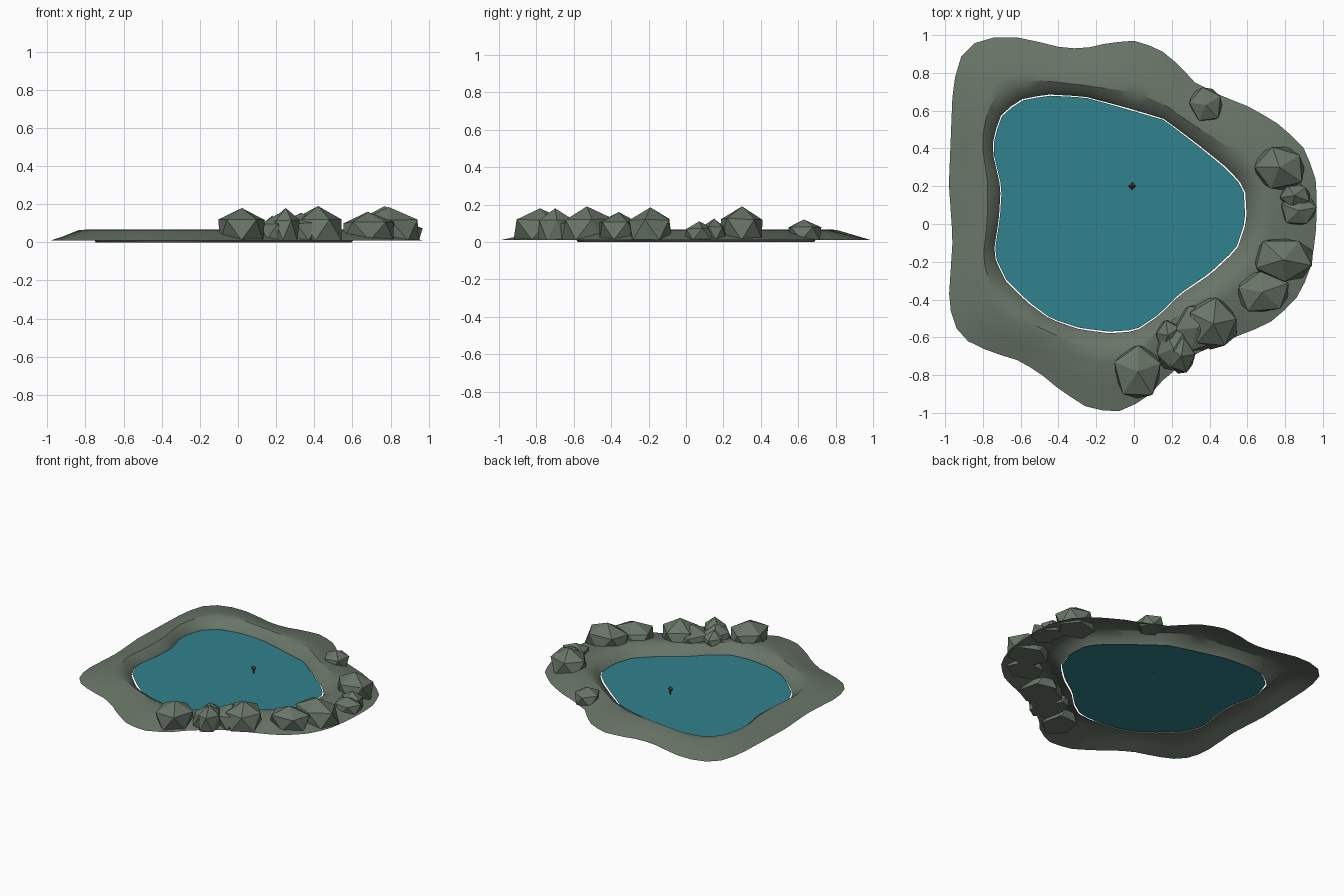
import bpy, bmesh, math, random
from mathutils import Vector, Matrix

if "Cube" in bpy.data.objects:
    bpy.data.objects.remove(bpy.data.objects["Cube"])

random.seed(4)
CX, CY, N = -0.08, 0.05, 72


def material(name, rgb):
    m = bpy.data.materials.new(name)
    m.diffuse_color = (*rgb, 1)
    m.use_nodes = True
    m.node_tree.nodes["Principled BSDF"].inputs["Base Color"].default_value = m.diffuse_color
    return m


STONE = material("grey green stone", (0.142, 0.178, 0.138))
WATER = material("teal water", (0.03, 0.225, 0.27))
WOOD = material("dark brown", (0.06, 0.045, 0.035))


def finish(bm, name, mat):
    mesh = bpy.data.meshes.new(name)
    bm.to_mesh(mesh)
    bm.free()
    mesh.materials.append(mat)
    ob = bpy.data.objects.new(name, mesh)
    bpy.context.collection.objects.link(ob)
    return ob


def outline(points):
    """Polar radius of a star-shaped outline, sampled at N angles."""
    pol = sorted((math.atan2(y - CY, x - CX), x - CX, y - CY) for x, y in points)
    pol = [(pol[-1][0] - math.tau, *pol[-1][1:])] + pol + [(pol[0][0] + math.tau, *pol[0][1:])]
    out = []
    for i in range(N):
        a = -math.pi + math.tau * i / N
        for (a0, x0, y0), (a1, x1, y1) in zip(pol, pol[1:]):
            if a0 <= a <= a1:
                c, s = math.cos(a), math.sin(a)
                dx, dy = x1 - x0, y1 - y0
                r = (x0 * dy - y0 * dx) / (c * dy - s * dx)
                out.append(Vector((CX + r * c, CY + r * s, 0)))
                break
    return out


outer = outline([
    (-.68, 1.0), (-.83, .97), (-.93, .87), (-.96, .71), (-.98, .21), (-.96, -.08),
    (-.98, -.39), (-.96, -.53), (-.87, -.63), (-.75, -.68), (-.62, -.72), (-.51, -.78),
    (-.39, -.88), (-.25, -.97), (-.10, -1.0), (.06, -.93), (.16, -.82), (.32, -.69),
    (.53, -.60), (.71, -.53), (.85, -.41), (.93, -.26), (.96, -.08), (.97, .10),
    (.96, .26), (.89, .42), (.75, .54), (.61, .62), (.46, .68), (.32, .75),
    (.24, .84), (.13, .93), (0, .97), (-.13, .96), (-.26, .93), (-.37, .93), (-.53, .97)])
inner = outline([
    (.58, .19), (.59, .02), (.54, -.13), (.40, -.26), (.24, -.37), (.13, -.48),
    (.01, -.56), (-.13, -.57), (-.29, -.55), (-.44, -.50), (-.56, -.41), (-.68, -.29),
    (-.74, -.16), (-.71, .03), (-.70, .19), (-.75, .40), (-.71, .56), (-.61, .65),
    (-.46, .68), (-.26, .67), (-.08, .62), (.16, .55), (.33, .42), (.49, .29)])

# Bank: rings from the outer rim over a low crest down to the water
bm = bmesh.new()
rings = []
for t, z in ((1, .01), (.7, .038), (.4, .065), (.26, .066), (.1, .035), (.02, .0)):
    rings.append([bm.verts.new(p.lerp(q, t) + Vector((0, 0, z))) for p, q in zip(inner, outer)])
for a, b in zip(rings, rings[1:]):
    for i in range(N):
        j = (i + 1) % N
        bm.faces.new((a[i], a[j], b[j], b[i]))
bank = finish(bm, "bank", STONE)
bpy.context.view_layer.objects.active = bank
bank.select_set(True)
bpy.ops.object.shade_smooth_by_angle(angle=math.radians(30))

# Water sheet
bm = bmesh.new()
bm.faces.new([bm.verts.new(p + Vector((0, 0, .008))) for p in inner])
finish(bm, "water", WATER)

# Rocks: jittered icosahedra flattened at the ground (x, y, half x, half y, peak, turn)
ROCKS = [
    (.02, -.78, .135, .155, .18, .3), (.21, -.66, .10, .13, .15, .9),
    (.25, -.70, .08, .10, .18, .1), (.18, -.59, .07, .09, .14, .5),
    (.33, -.55, .12, .14, .155, .7), (.42, -.53, .14, .15, .19, .2),
    (.68, -.36, .15, .12, .16, .4), (.79, -.19, .17, .13, .185, 1.0),
    (.77, .30, .15, .13, .19, .6), (.87, .07, .10, .09, .11, .2),
    (.85, .15, .09, .07, .125, .8), (.38, .63, .09, .10, .12, .5)]
for k, (x, y, rx, ry, top, turn) in enumerate(ROCKS):
    bm = bmesh.new()
    bmesh.ops.create_icosphere(bm, subdivisions=1, radius=1)
    bmesh.ops.rotate(bm, verts=bm.verts, matrix=Matrix.Rotation(turn, 3, 'Z'))
    for v in bm.verts:
        jit = random.uniform(.96, 1.12)
        z = .34 * top + .66 * top * v.co.z * (1 if v.co.z > .9 else jit)
        v.co = (x + v.co.x * rx * jit, y + v.co.y * ry * jit, max(z, .01))
    finish(bm, f"rock_{k + 1}", STONE)

# Small float standing in the water
bm = bmesh.new()
bmesh.ops.create_cone(bm, cap_ends=True, segments=6, radius1=.005, radius2=.005, depth=.04,
                      matrix=Matrix.Translation((-.01, .2, .025)))
for z, r1, r2 in ((.0375, .005, .022), (.0575, .022, 0)):
    bmesh.ops.create_cone(bm, segments=4, radius1=r1, radius2=r2, depth=.02,
                          matrix=Matrix.Translation((-.01, .2, z)))
finish(bm, "float", WOOD)
